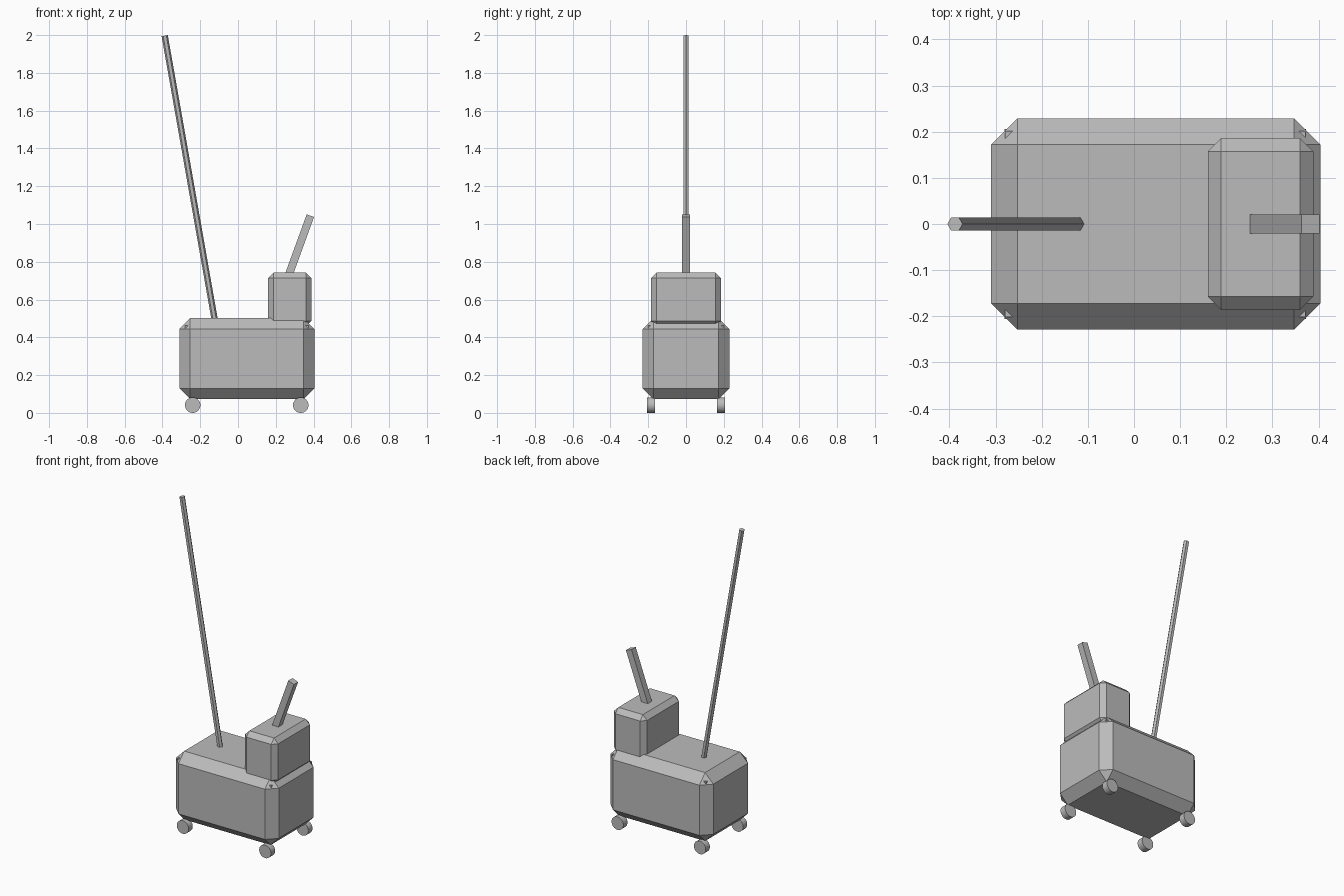
import bpy, bmesh, math
from mathutils import Matrix, Vector

if "Cube" in bpy.data.objects:
    bpy.data.objects.remove(bpy.data.objects["Cube"])

grey = bpy.data.materials.new("plain grey")
grey.diffuse_color = (0.5, 0.5, 0.5, 1)
grey.use_nodes = True
grey.node_tree.nodes["Principled BSDF"].inputs["Base Color"].default_value = grey.diffuse_color


def finish(name, bm):
    bmesh.ops.recalc_face_normals(bm, faces=bm.faces)
    mesh = bpy.data.meshes.new(name)
    bm.to_mesh(mesh)
    bm.free()
    mesh.materials.append(grey)
    obj = bpy.data.objects.new(name, mesh)
    bpy.context.collection.objects.link(obj)
    return obj


def box(name, lo, hi, bevel=0.0):
    lo, hi = Vector(lo), Vector(hi)
    bm = bmesh.new()
    bmesh.ops.create_cube(bm, size=1)
    for v in bm.verts:
        v.co = (lo + hi) / 2 + Vector(a * b for a, b in zip(v.co, hi - lo))
    if bevel:
        bmesh.ops.bevel(bm, geom=bm.edges[:], offset=bevel, segments=1,
                        affect='EDGES', profile=0.5)
    return finish(name, bm)


def prism(name, sides, radius, length, matrix, start=0.0):
    """Regular prism along local z, centred on its origin."""
    bm = bmesh.new()
    rings = []
    for z in (-length / 2, length / 2):
        rings.append([bm.verts.new((radius * math.cos(start + math.tau * i / sides),
                                    radius * math.sin(start + math.tau * i / sides), z))
                      for i in range(sides)])
    for r in rings:
        bm.faces.new(r)
    for i in range(sides):
        j = (i + 1) % sides
        bm.faces.new((rings[0][i], rings[0][j], rings[1][j], rings[1][i]))
    bm.transform(matrix)
    return finish(name, bm)


def leaning(bottom, top):
    """Length and placement of a rod leaning in the xz plane."""
    a, b = Vector(bottom), Vector(top)
    d = b - a
    rot = Matrix.Rotation(math.atan2(d.x, d.z), 4, 'Y')
    return d.length, Matrix.Translation((a + b) / 2) @ rot


# Chamfered main body and raised block
box("body", (-0.31, -0.229, 0.073), (0.404, 0.229, 0.502), 0.057)
box("raised_block", (0.16, -0.186, 0.458), (0.389, 0.186, 0.742), 0.029)

# Four wheels and the corner posts above them
for x, end in ((-0.24, "left"), (0.332, "right")):
    for y, side in ((-0.185, "front"), (0.185, "back")):
        m = Matrix.Translation((x, y, 0.041)) @ Matrix.Rotation(math.pi / 2, 4, 'X')
        wheel = prism(f"wheel_{side}_{end}", 32, 0.041, 0.041, m)
        bpy.ops.object.select_all(action='DESELECT')
        wheel.select_set(True)
        bpy.context.view_layer.objects.active = wheel
        bpy.ops.object.shade_smooth_by_angle(angle=math.radians(30))
        box(f"corner_post_{side}_{end}", (x - 0.04, y - 0.0165, 0.14),
            (x + 0.04, y + 0.0165, 0.462))

# Square handle on the raised block
length, m = leaning((0.227, 0, 0.615), (0.383, 0, 1.044))
prism("handle", 4, 0.0207 * math.sqrt(2), length, m, math.pi / 4)

# Long six-sided pole
length, m = leaning((-0.107, 0, 0.40), (-0.388, 0, 1.997))
prism("pole", 6, 0.0167, length, m)
